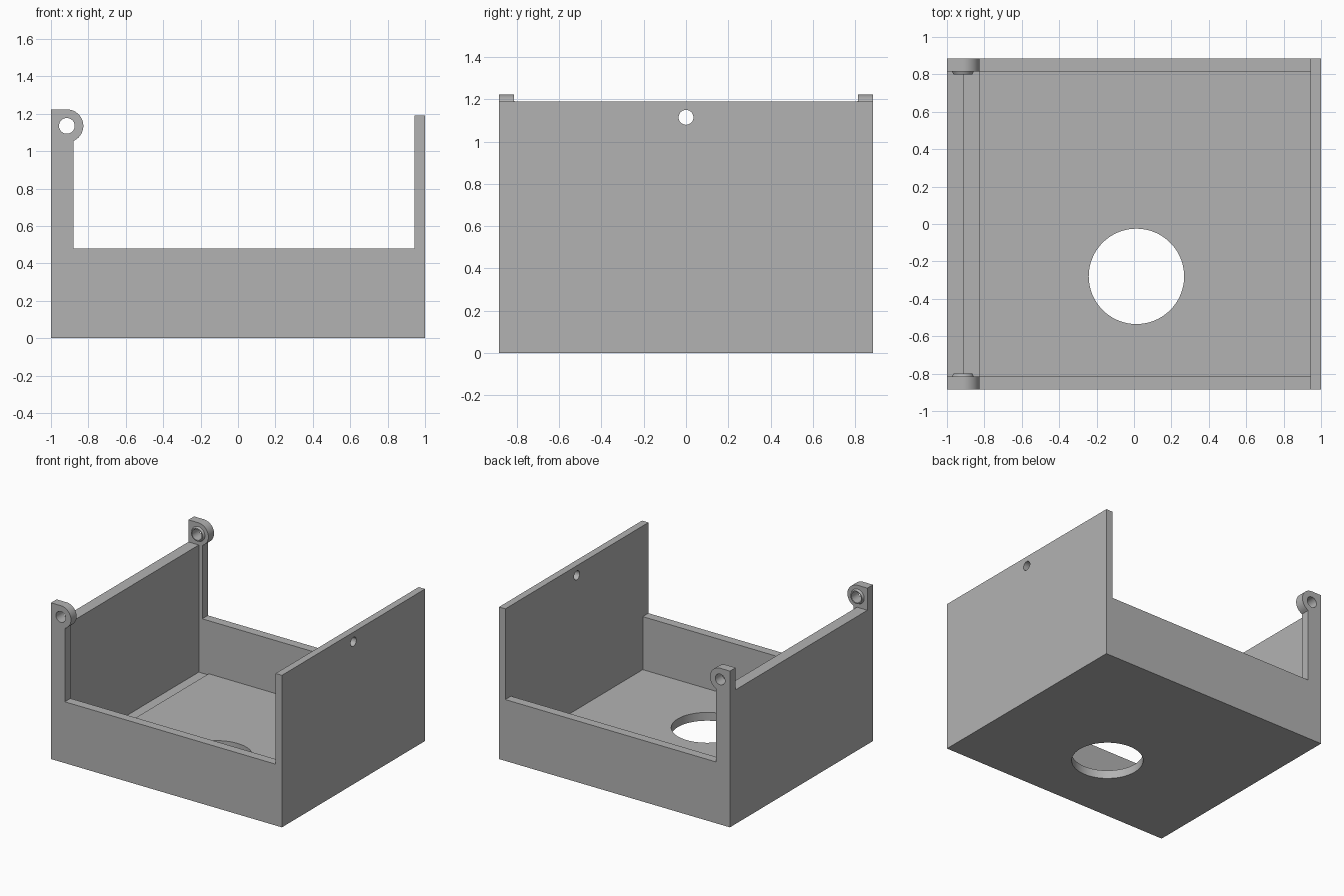
import bpy, bmesh, math
from mathutils import Matrix

cube = bpy.data.objects.get("Cube")
if cube:
    bpy.data.objects.remove(cube)

# Single grey finish
grey = bpy.data.materials.new("plain grey")
grey.use_nodes = True
colour = (0.45, 0.45, 0.45, 1)
grey.diffuse_color = colour
grey.node_tree.nodes["Principled BSDF"].inputs["Base Color"].default_value = colour

HALF_Y, INNER_Y = 0.885, 0.815
PIN_X, PIN_Z, LUG_R = -0.915, 1.135, 0.088


def finish(name, bm):
    bmesh.ops.recalc_face_normals(bm, faces=bm.faces)
    mesh = bpy.data.meshes.new(name)
    bm.to_mesh(mesh)
    bm.free()
    mesh.materials.append(grey)
    obj = bpy.data.objects.new(name, mesh)
    bpy.context.collection.objects.link(obj)
    return obj


def prism(name, outline, half_depth):
    """Extrude an x-z outline symmetrically along y."""
    bm = bmesh.new()
    face = bm.faces.new([bm.verts.new((x, -half_depth, z)) for x, z in outline])
    grown = bmesh.ops.extrude_face_region(bm, geom=[face])["geom"]
    moved = [g for g in grown if isinstance(g, bmesh.types.BMVert)]
    bmesh.ops.translate(bm, verts=moved, vec=(0, 2 * half_depth, 0))
    return finish(name, bm)


def cylinder(name, centre, axis, length, r1, r2=None, sides=64):
    turn = {"x": Matrix.Rotation(math.pi / 2, 4, "Y"),
            "y": Matrix.Rotation(-math.pi / 2, 4, "X"),
            "z": Matrix.Identity(4)}[axis]
    bm = bmesh.new()
    bmesh.ops.create_cone(bm, cap_ends=True, segments=sides, radius1=r1,
                          radius2=r1 if r2 is None else r2, depth=length,
                          matrix=Matrix.Translation(centre) @ turn)
    return finish(name, bm)


def combine(target, tool, operation):
    mod = target.modifiers.new(tool.name, "BOOLEAN")
    mod.operation, mod.object, mod.solver = operation, tool, "EXACT"
    bpy.context.view_layer.objects.active = target
    bpy.ops.object.modifier_apply(modifier=mod.name)
    bpy.data.objects.remove(tool)


# Outer block: front silhouette with the rounded hinge lug
arc = [(PIN_X + LUG_R * math.cos(a), PIN_Z + LUG_R * math.sin(a))
       for a in (math.radians(90 - 162 * i / 32) for i in range(33))]
arc = [p for p in arc if p[0] > -0.88 or p[1] > PIN_Z]
outline = [(-1, 0), (1, 0), (1, 1.19), (0.945, 1.19), (0.945, 0.48),
           (-0.88, 0.48), (-0.88, 1.053)] + arc[::-1] + [(-1, PIN_Z + LUG_R)]
tray = prism("open_tray", outline, HALF_Y)

# Hollow: interior, gap between the lugs and shallow floor channel
hollow = [(-1.1, 1.05), (-0.91, 1.05), (-0.91, 0.055), (-0.825, 0.055),
          (-0.825, 0.065), (0.945, 0.065), (0.945, 2), (-1.1, 2)]
combine(tray, prism("hollow_cutter", hollow, INNER_Y), "DIFFERENCE")

# Tapered bosses on the inner lug faces
for side in (-1, 1):
    radii = (0.065, 0.05) if side < 0 else (0.05, 0.065)
    boss = cylinder("hinge_boss", (PIN_X, side * 0.815, PIN_Z), "y", 0.034, *radii)
    combine(tray, boss, "UNION")

# Hinge bore, floor opening and side wall hole
for cutter in (
        cylinder("hinge_bore", (PIN_X, 0, PIN_Z), "y", 3, 0.042),
        cylinder("floor_opening", (0.013, -0.28, 0), "z", 0.5, 0.255, sides=96),
        cylinder("wall_hole", (0.97, 0, 1.115), "x", 0.3, 0.035)):
    combine(tray, cutter, "DIFFERENCE")

# Smooth the round parts only
bpy.ops.object.select_all(action="DESELECT")
tray.select_set(True)
bpy.context.view_layer.objects.active = tray
bpy.ops.object.shade_smooth_by_angle(angle=math.radians(20))
